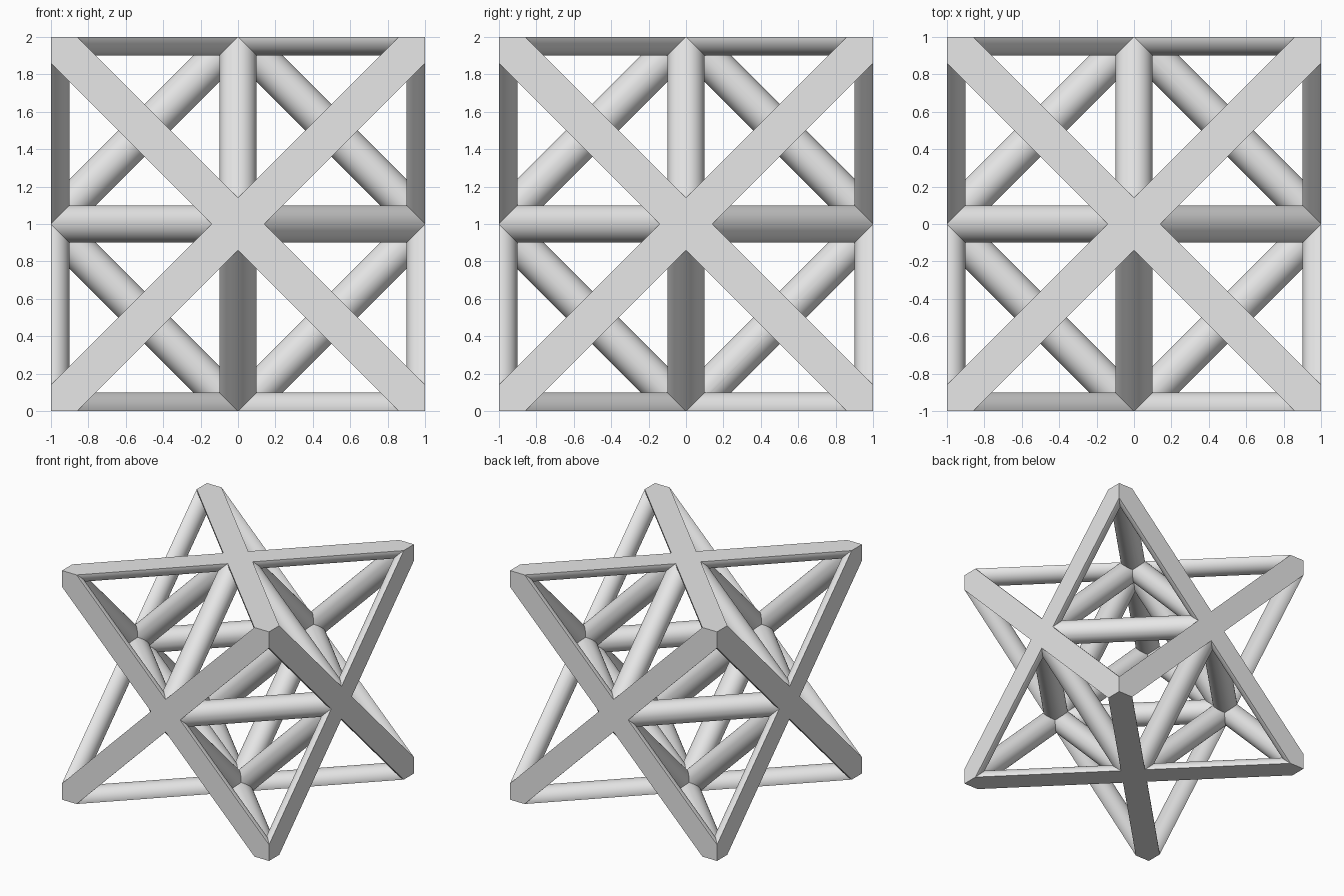
import bpy, bmesh, math
from itertools import product, combinations
from mathutils import Vector, Matrix

if "Cube" in bpy.data.objects:
    bpy.data.objects.remove(bpy.data.objects["Cube"], do_unlink=True)

RADIUS, SIDES, OVERRUN = 0.1, 64, 0.3
CENTRE = Vector((0, 0, 1))

grey = bpy.data.materials.new("light_grey")
grey.diffuse_color = (0.8, 0.8, 0.8, 1)
grey.use_nodes = True
grey.node_tree.nodes["Principled BSDF"].inputs["Base Color"].default_value = (0.8, 0.8, 0.8, 1)


def add_object(name, bm):
    mesh = bpy.data.meshes.new(name)
    bm.to_mesh(mesh)
    bm.free()
    mesh.materials.append(grey)
    obj = bpy.data.objects.new(name, mesh)
    bpy.context.collection.objects.link(obj)
    return obj


def strut(name, a, b):
    """Round bar from a to b, running past both ends so the block can trim it."""
    axis = b - a
    turn = axis.to_track_quat('Z', 'Y').to_matrix().to_4x4()
    bm = bmesh.new()
    bmesh.ops.create_cone(bm, cap_ends=True, segments=SIDES, radius1=RADIUS, radius2=RADIUS,
                          depth=axis.length + 2 * OVERRUN,
                          matrix=Matrix.Translation(CENTRE + (a + b) / 2) @ turn)
    return add_object(name, bm)


struts = []

# Two diagonal bars on each face of the cube
for k, side in product(range(3), (-1, 1)):
    for slope in (-1, 1):
        a, b = Vector(), Vector()
        a[k] = b[k] = side
        u, v = (k + 1) % 3, (k + 2) % 3
        a[u], a[v] = -1, -slope
        b[u], b[v] = 1, slope
        struts.append(strut("face_diagonal", a, b))

# Inner octahedron: bars joining the centres of neighbouring faces
face_centres = [Vector([s if i == k else 0 for i in range(3)])
                for k, s in product(range(3), (-1, 1))]
for a, b in combinations(face_centres, 2):
    if abs(a.dot(b)) < 0.5:
        struts.append(strut("inner_bar", a, b))

# Bounding block that trims every bar flush
bm = bmesh.new()
bmesh.ops.create_cube(bm, size=2, matrix=Matrix.Translation(CENTRE))
block = add_object("trim_block", bm)

# Fuse the bars, then trim them
frame = struts[0]
frame.name = "lattice_frame"
for other, operation in [(s, 'UNION') for s in struts[1:]] + [(block, 'INTERSECT')]:
    mod = frame.modifiers.new("fuse", 'BOOLEAN')
    mod.operation = operation
    mod.solver = 'MANIFOLD'
    mod.object = other
fused = bpy.data.meshes.new_from_object(
    frame.evaluated_get(bpy.context.evaluated_depsgraph_get()))
frame.modifiers.clear()
frame.data = fused
frame.data.name = "lattice_frame"
for helper in struts[1:] + [block]:
    bpy.data.objects.remove(helper, do_unlink=True)

# Tidy the flat faces and shade the round ones smooth
bm = bmesh.new()
bm.from_mesh(fused)
bmesh.ops.remove_doubles(bm, verts=bm.verts, dist=0.0002)
bmesh.ops.dissolve_limit(bm, angle_limit=math.radians(0.5), verts=bm.verts, edges=bm.edges)
bm.to_mesh(fused)
bm.free()
bpy.ops.object.select_all(action='DESELECT')
frame.select_set(True)
bpy.context.view_layer.objects.active = frame
bpy.ops.object.shade_smooth_by_angle(angle=math.radians(12))
